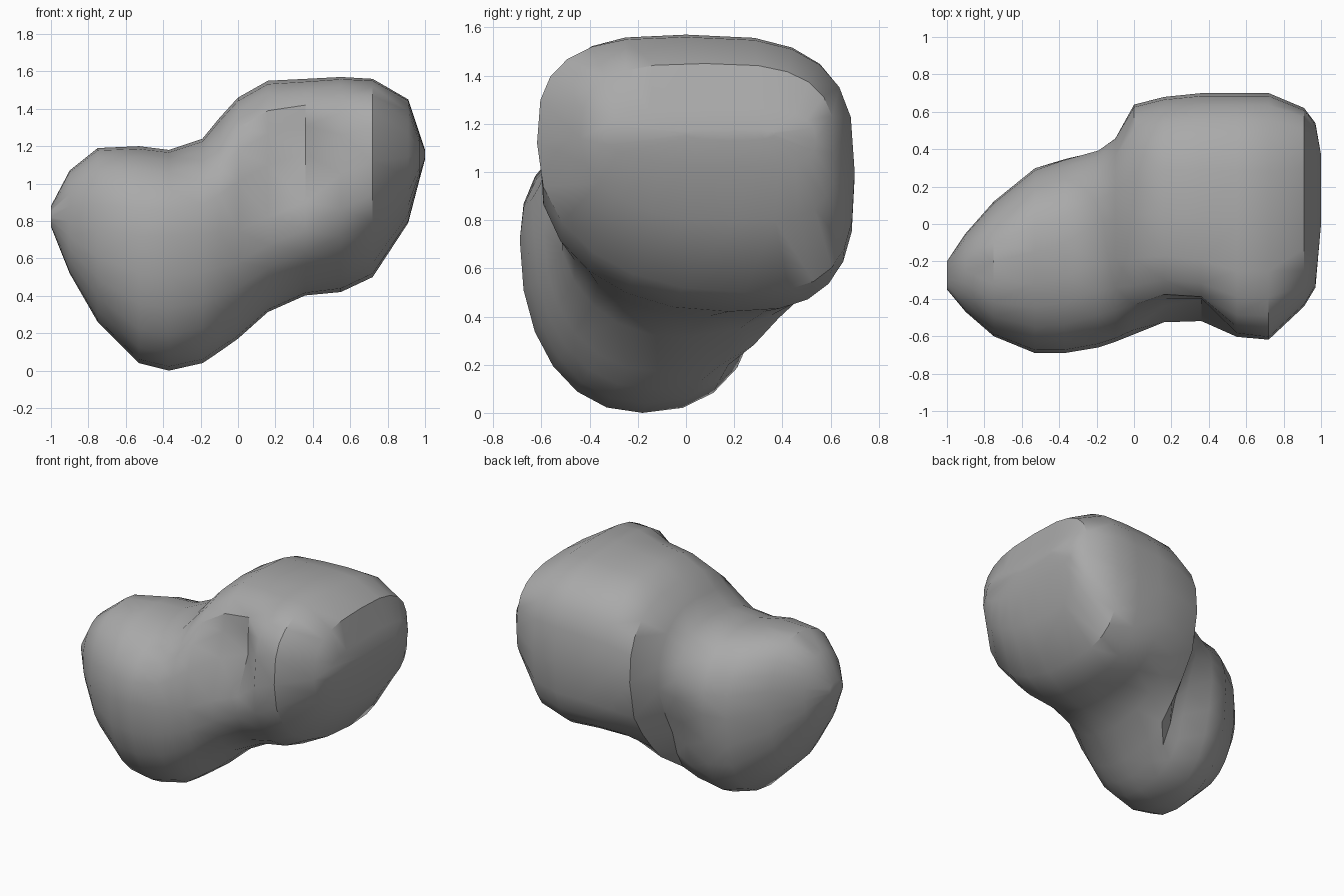
import bpy, bmesh, math
from mathutils import Vector

cube = bpy.data.objects.get("Cube")
if cube:
    bpy.data.objects.remove(cube, do_unlink=True)

# Cross-sections along x: position, squareness, bottom, top, front, back,
# then y of the bottom and top points, and z of the front and back points
SECTIONS = [
    (-1.0, 2.2, .77, .88, -.35, -.2, -.28, -.27, .82, .83),
    (-.9, 2.2, .52, 1.07, -.47, -.05, -.26, -.25, .8, .8),
    (-.75, 2.3, .26, 1.19, -.6, .12, -.22, -.2, .75, .75),
    (-.53, 2.3, .04, 1.2, -.69, .3, -.2, -.15, .72, .7),
    (-.37, 2.3, .0, 1.18, -.69, .36, -.18, -.1, .72, .7),
    (-.19, 2.3, .04, 1.24, -.66, .41, -.17, 0, .73, .78),
    (-.1, 2.4, .1, 1.35, -.63, .47, -.14, .03, .74, .85),
    (0, 2.7, .17, 1.46, -.59, .64, -.1, .05, .75, .95),
    (.16, 2.8, .31, 1.55, -.53, .68, 0, .05, .82, .97),
    (.36, 2.9, .4, 1.56, -.54, .7, .1, .03, .9, .98),
    (.55, 3, .42, 1.57, -.62, .7, .18, 0, 1.05, .98),
    (.72, 3, .5, 1.56, -.62, .7, .24, 0, 1.12, 1.0),
    (.91, 3, .79, 1.45, -.44, .62, .2, .08, 1.14, 1.08),
    (.97, 2.8, 1.02, 1.27, -.34, .54, .15, .13, 1.15, 1.13),
    (1.0, 2.5, 1.13, 1.18, .0, .37, .18, .18, 1.16, 1.16),
]
SIDES = 24

# Hollows at the neck: centre, radius and inward push
HOLLOWS = [
    (Vector((.3, -.5, 1.18)), .21, Vector((0, .14, 0))),
    (Vector((-.05, .4, .45)), .28, Vector((0, -.11, .06))),
]


def section_point(section, angle):
    """Point on a rounded cross-section made of four unequal quarters."""
    x, squareness, bottom, top, front, back, y_low, y_high, z_front, z_back = section
    c, s = math.cos(angle), math.sin(angle)
    # the lower front stays rounder than the other quarters
    if c < 0 and s < 0:
        squareness = min(squareness, 2.2)
    across = abs(c) ** (2 / squareness)
    upward = abs(s) ** (2 / squareness)
    y_pole, z_pole = (y_high, top) if s > 0 else (y_low, bottom)
    y_side, z_side = (back, z_back) if c > 0 else (front, z_front)
    point = Vector((x,
                    y_pole + (y_side - y_pole) * across,
                    z_side + (z_pole - z_side) * upward))
    offset = Vector()
    for centre, radius, push in HOLLOWS:
        offset += push * math.exp(-((point - centre).length / radius) ** 2)
    return point + offset


# Loft the two-lobed body
bm = bmesh.new()
rings = []
for section in SECTIONS:
    rings.append([bm.verts.new(section_point(section, math.tau * i / SIDES))
                  for i in range(SIDES)])
for ring, following in zip(rings, rings[1:]):
    for i in range(SIDES):
        j = (i + 1) % SIDES
        bm.faces.new((ring[i], ring[j], following[j], following[i]))
bm.faces.new(rings[0])
bm.faces.new(rings[-1])
bmesh.ops.triangulate(bm, faces=bm.faces[:])
bmesh.ops.recalc_face_normals(bm, faces=bm.faces[:])

mesh = bpy.data.meshes.new("rock_body")
bm.to_mesh(mesh)
bm.free()
body = bpy.data.objects.new("rock_body", mesh)
bpy.context.collection.objects.link(body)

# Plain grey stone
stone = bpy.data.materials.new("grey_stone")
stone.use_nodes = True
GREY = (.4, .4, .4, 1)
stone.diffuse_color = GREY
stone.node_tree.nodes["Principled BSDF"].inputs["Base Color"].default_value = GREY
mesh.materials.append(stone)

bpy.context.view_layer.objects.active = body
body.select_set(True)
bpy.ops.object.shade_smooth_by_angle(angle=math.radians(35))
